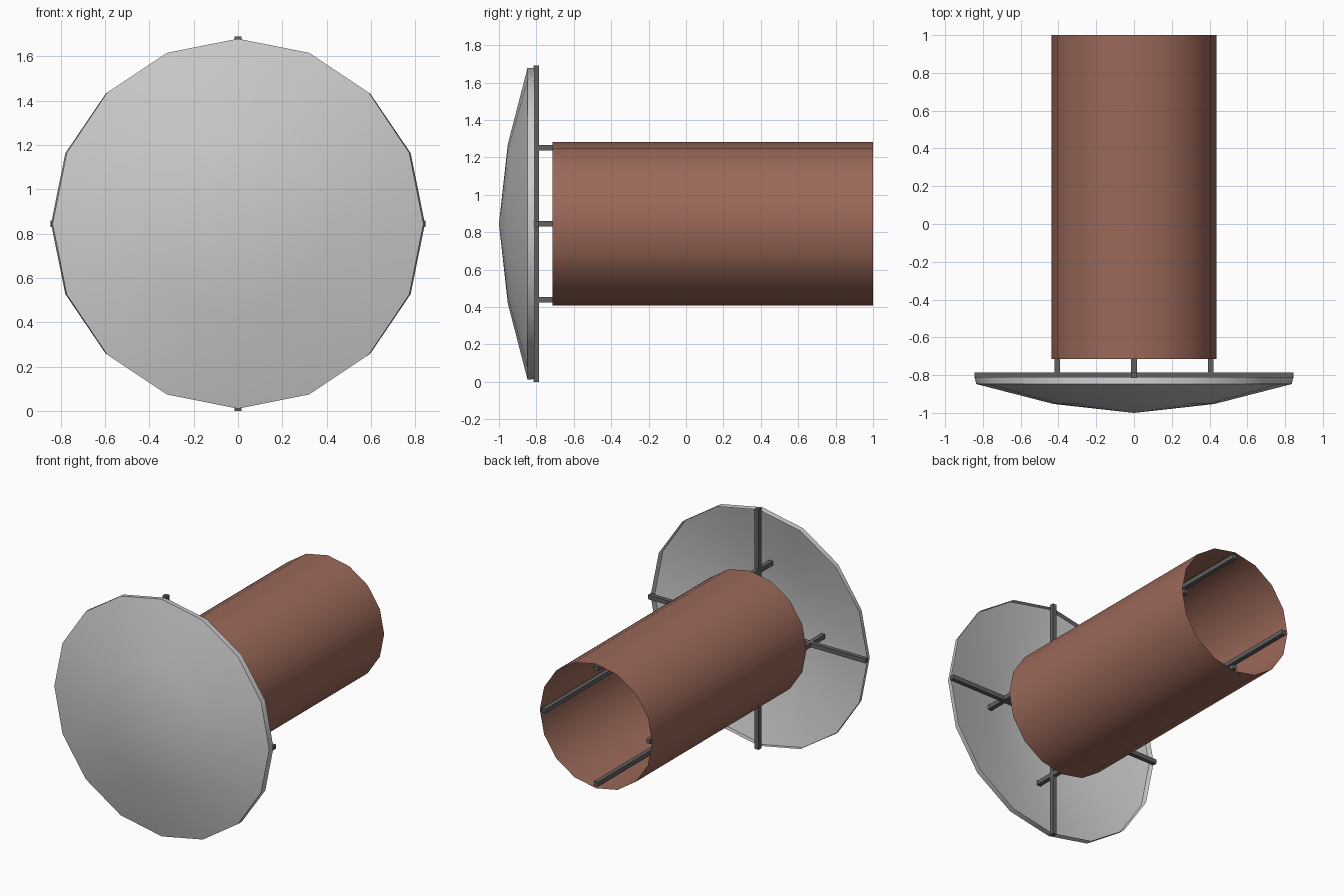
import bpy, math

if "Cube" in bpy.data.objects:
    bpy.data.objects.remove(bpy.data.objects["Cube"])

CZ = 0.845   # height of the central axis
SIDES = 16


def material(name, rgb):
    m = bpy.data.materials.new(name)
    m.diffuse_color = (*rgb, 1)
    m.use_nodes = True
    m.node_tree.nodes["Principled BSDF"].inputs["Base Color"].default_value = m.diffuse_color
    return m


GREY = material("light_grey", (0.60, 0.60, 0.60))
DARK = material("dark_grey", (0.12, 0.12, 0.12))
RUST = material("rust_brown", (0.33, 0.14, 0.10))


def add_object(name, verts, faces, mat, smooth=False):
    me = bpy.data.meshes.new(name)
    me.from_pydata(verts, [], faces)
    me.materials.append(mat)
    ob = bpy.data.objects.new(name, me)
    bpy.context.collection.objects.link(ob)
    if smooth:
        bpy.ops.object.select_all(action='DESELECT')
        ob.select_set(True)
        bpy.context.view_layer.objects.active = ob
        bpy.ops.object.shade_smooth_by_angle(angle=math.radians(35))
    return ob


def sheet_of_rings(name, rings, mat, apex=None):
    """Open thin skin through rings of (y, x radius, z radius), front to back."""
    verts, faces = [], []
    for y, rx, rz in rings:
        for i in range(SIDES):
            a = math.tau * i / SIDES
            verts.append((rx * math.cos(a), y, CZ + rz * math.sin(a)))
    for r in range(len(rings) - 1):
        for i in range(SIDES):
            j = (i + 1) % SIDES
            a, b = r * SIDES, (r + 1) * SIDES
            faces.append((a + i, b + i, b + j, a + j))
    if apex is not None:
        verts.append((0, apex, CZ))
        faces += [(len(verts) - 1, i, (i + 1) % SIDES) for i in range(SIDES)]
    return add_object(name, verts, faces, mat, True)


def box(name, lo, hi, mat):
    verts = [(x, y, z) for x in (lo[0], hi[0]) for y in (lo[1], hi[1])
             for z in (lo[2], hi[2])]
    faces = [(0, 1, 3, 2), (4, 6, 7, 5), (0, 4, 5, 1),
             (2, 3, 7, 6), (0, 2, 6, 4), (1, 5, 7, 3)]
    return add_object(name, verts, faces, mat)


# Shallow dish shield with a short rim, apex towards the front
sheet_of_rings("dish", [(-0.953, 0.425, 0.425), (-0.847, 0.836, 0.834),
                        (-0.81, 0.843, 0.830)], GREY, apex=-1.0)

# Open tube behind the dish
sheet_of_rings("tube", [(-0.715, 0.437, 0.437), (1.0, 0.437, 0.437)], RUST)

# Cross braces spanning the back of the dish
T = 0.015
box("vertical_brace", (-T, -0.815, 0), (T, -0.785, 2 * CZ), DARK)
box("horizontal_brace", (-CZ, -0.815, CZ - T), (CZ, -0.785, CZ + T), DARK)

# Four long rods joining the dish to the inside of the tube
for k in range(4):
    a = math.pi / 2 * k
    x, z = 0.406 * math.cos(a), CZ + 0.406 * math.sin(a)
    box(f"rod_{k + 1}", (x - T, -0.945, z - T), (x + T, 1.0, z + T), DARK)
